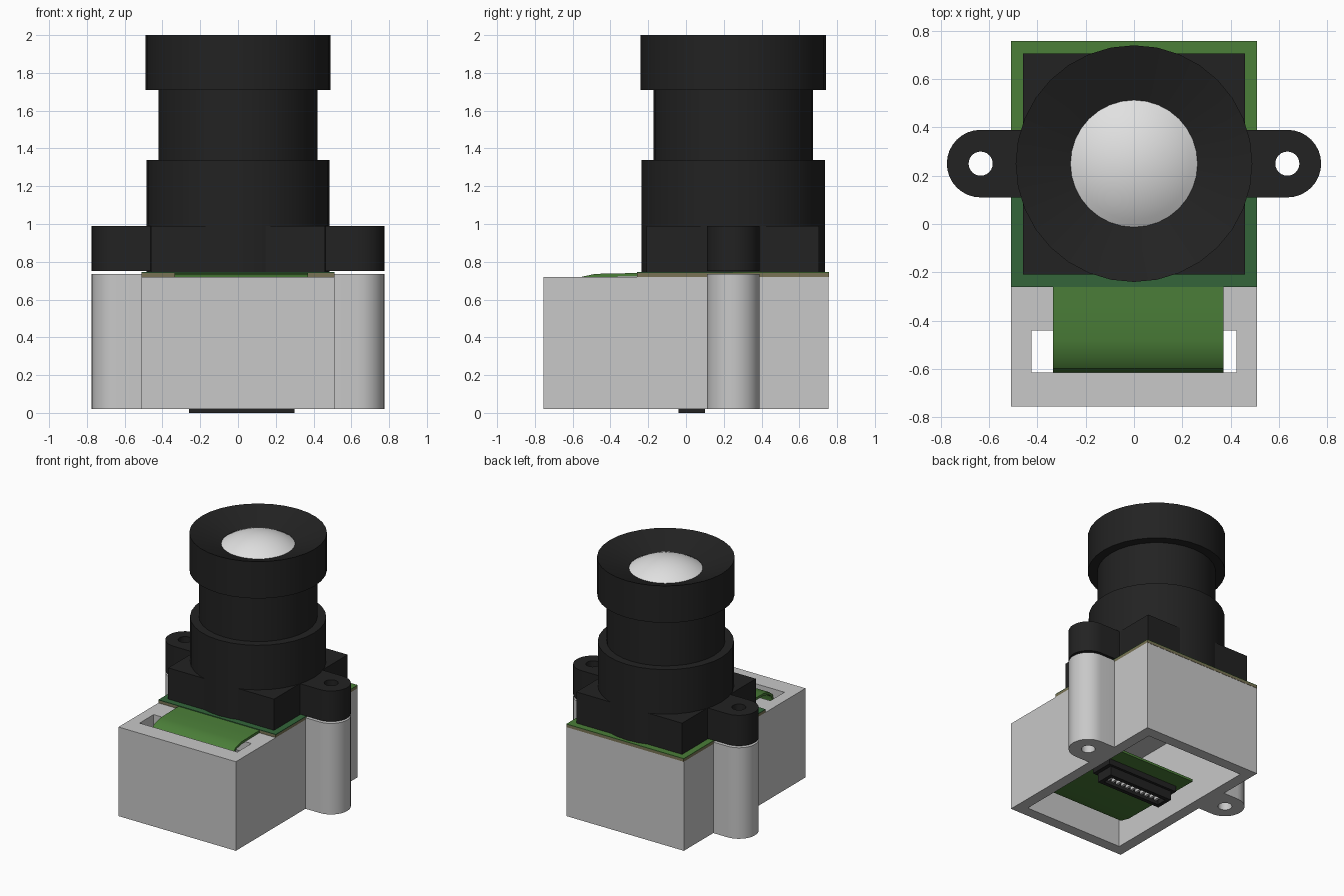
import bpy, bmesh, math
from mathutils import Vector

if "Cube" in bpy.data.objects:
    bpy.data.objects.remove(bpy.data.objects["Cube"])

CY = 0.25  # y of the optical axis


def material(name, rgb):
    m = bpy.data.materials.new(name)
    m.diffuse_color = (*rgb, 1)
    m.use_nodes = True
    m.node_tree.nodes["Principled BSDF"].inputs["Base Color"].default_value = m.diffuse_color
    return m


GREY = material("light grey plastic", (0.58, 0.58, 0.58))
BLACK = material("black plastic", (0.016, 0.016, 0.016))
GREEN = material("green board", (0.07, 0.21, 0.04))
DARK_GREEN = material("dark green board", (0.033, 0.13, 0.042))
TAN = material("tan board core", (0.19, 0.17, 0.09))
GLASS = material("pale lens", (0.75, 0.75, 0.75))
METAL = material("metal pins", (0.6, 0.6, 0.6))


def finish(name, bm, mat, smooth=False):
    bmesh.ops.recalc_face_normals(bm, faces=bm.faces)
    me = bpy.data.meshes.new(name)
    bm.to_mesh(me)
    bm.free()
    me.materials.append(mat)
    ob = bpy.data.objects.new(name, me)
    bpy.context.collection.objects.link(ob)
    if smooth:
        shade(ob)
    return ob


def shade(ob):
    bpy.ops.object.select_all(action='DESELECT')
    ob.select_set(True)
    bpy.context.view_layer.objects.active = ob
    bpy.ops.object.shade_smooth_by_angle(angle=math.radians(35))


def prism(name, pts, axis, lo, hi, mat):
    """Extrude a 2D outline along x (points are y, z) or z (points are x, y)."""
    bm = bmesh.new()
    put = (lambda p, t: (t, *p)) if axis == 'x' else (lambda p, t: (*p, t))
    face = bm.faces.new([bm.verts.new(put(p, lo)) for p in pts])
    ext = bmesh.ops.extrude_face_region(bm, geom=[face])
    step = Vector((hi - lo, 0, 0) if axis == 'x' else (0, 0, hi - lo))
    bmesh.ops.translate(bm, vec=step, verts=[v for v in ext['geom'] if isinstance(v, bmesh.types.BMVert)])
    return finish(name, bm, mat)


def box(name, x, y, z, mat):
    return prism(name, [(x[0], y[0]), (x[1], y[0]), (x[1], y[1]), (x[0], y[1])], 'z', *z, mat)


def circle(cx, cy, r, n=32, a0=0, a1=2 * math.pi, closed=True):
    count = n if closed else n + 1
    return [(cx + r * math.cos(a0 + (a1 - a0) * i / n), cy + r * math.sin(a0 + (a1 - a0) * i / n))
            for i in range(count)]


def lathe(name, profile, mat):
    """Spin a (radius, z) profile round the optical axis."""
    bm = bmesh.new()
    vs = [bm.verts.new((r, CY, z)) for r, z in profile]
    es = [bm.edges.new(p) for p in zip(vs, vs[1:])]
    bmesh.ops.spin(bm, geom=vs + es, cent=(0, CY, 0), axis=(0, 0, 1),
                   angle=2 * math.pi, steps=32)
    bmesh.ops.remove_doubles(bm, verts=bm.verts, dist=1e-4)
    return finish(name, bm, mat, True)


def cut(ob, cutter):
    mod = ob.modifiers.new("cut", 'BOOLEAN')
    mod.operation, mod.solver, mod.object = 'DIFFERENCE', 'EXACT', cutter
    bpy.context.view_layer.update()
    ob.data = bpy.data.meshes.new_from_object(ob.evaluated_get(bpy.context.evaluated_depsgraph_get()))
    ob.modifiers.clear()
    bpy.data.objects.remove(cutter)


# Hollow housing, open below, with a slot on top for the ribbon
housing = box("housing", (-0.51, 0.51), (-0.755, 0.755), (0.02, 0.72), GREY)
cut(housing, box("cavity", (-0.425, 0.425), (-0.67, 0.67), (-0.1, 0.635), GREY))
cut(housing, box("slot", (-0.425, 0.425), (-0.615, -0.44), (0.5, 0.9), GREY))


# Screw lugs: grey posts below and black ears above, both drilled through
def lug(name, side, inner, z, mat):
    a = math.pi / 2
    pts = [(inner, CY - 0.14)] + circle(0.635, CY, 0.14, 16, -a, a, False) + [(inner, CY + 0.14)]
    ob = prism(name, [(side * x, y) for x, y in pts], 'z', *z, mat)
    cut(ob, prism("drill", circle(side * 0.635, CY, 0.05, 24), 'z', -0.1, 1.2, mat))
    shade(ob)


for side, word in ((-1, "left"), (1, "right")):
    lug("post_" + word, side, 0.50, (0.02, 0.735), GREY)
    lug("ear_" + word, side, 0.42, (0.75, 0.99), BLACK)

# Circuit board: tan core with a two-tone green skin
box("board_core", (-0.51, 0.51), (-0.26, 0.757), (0.72, 0.74), TAN)
box("board_skin_front", (-0.51, 0.51), (-0.26, CY), (0.74, 0.745), DARK_GREEN)
box("board_skin_back", (-0.51, 0.51), (CY, 0.757), (0.74, 0.745), GREEN)

# Flexible ribbon: over the top, through the slot and back under
path = [Vector(p) for p in ((-0.25, 0.731), (-0.35, 0.73), (-0.48, 0.727), (-0.55, 0.712), (-0.59, 0.68),
                            (-0.605, 0.62), (-0.605, 0.3), (-0.59, 0.21), (-0.54, 0.15), (-0.46, 0.13),
                            (0.25, 0.122))]
left, right = [], []
for i, p in enumerate(path):
    t = (path[min(i + 1, len(path) - 1)] - path[max(i - 1, 0)]).normalized()
    n = Vector((-t.y, t.x)) * 0.009
    left.append(tuple(p + n))
    right.append(tuple(p - n))
ribbon = prism("ribbon", left + right[::-1], 'x', -0.335, 0.37, GREEN)
shade(ribbon)

# Connector under the ribbon, with a row of pins in its socket
box("connector_base", (-0.29, 0.33), (-0.06, 0.12), (0.07, 0.115), BLACK)
socket = box("connector_socket", (-0.26, 0.30), (-0.04, 0.10), (0, 0.09), BLACK)
cut(socket, box("socket_hole", (-0.23, 0.27), (-0.01, 0.07), (-0.05, 0.06), BLACK))
for i in range(11):
    x = -0.2 + i * 0.044
    box(f"pin_{i + 1}", (x - 0.01, x + 0.01), (-0.005, 0.065), (0.02, 0.062), METAL)

# Lens holder block and stepped barrel with a shallow cone at the mouth
box("holder_block", (-0.46, 0.46), (-0.21, 0.705), (0.745, 0.99), BLACK)
lathe("lens_barrel", [(0, 0.746), (0.485, 0.746), (0.485, 1.34), (0.422, 1.34), (0.422, 1.71),
                      (0.49, 1.71), (0.49, 2.0), (0.263, 1.915), (0.263, 1.88), (0, 1.88)], BLACK)

# Domed front lens
R, H = 0.263, 0.08
ball = (R * R + H * H) / (2 * H)
top = math.asin(R / ball)
lathe("front_lens", [(ball * math.sin(top * i / 8), 1.913 + H - ball + ball * math.cos(top * i / 8))
                     for i in range(9)], GLASS)
